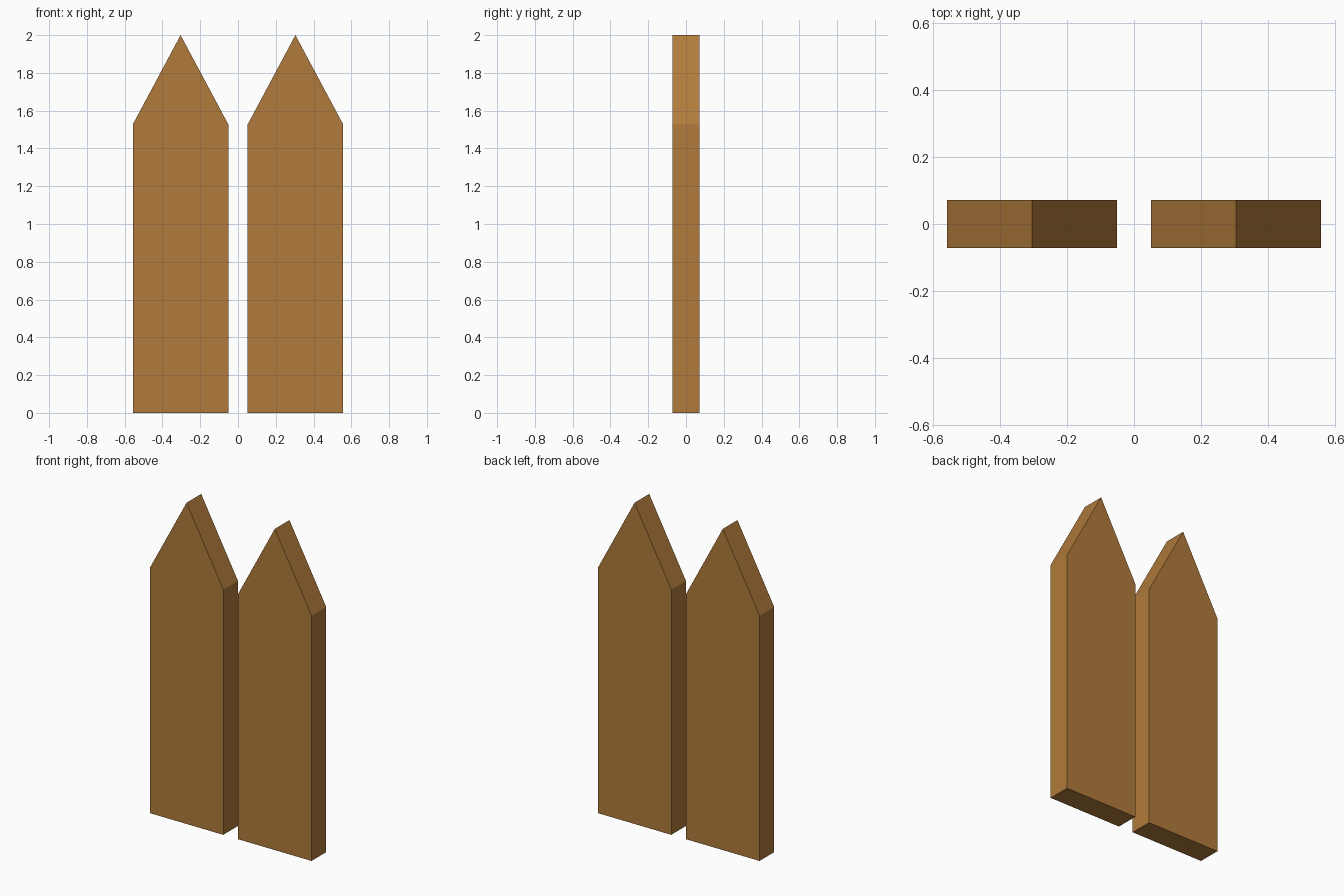
import bpy
import bmesh

if "Cube" in bpy.data.objects:
    bpy.data.objects.remove(bpy.data.objects["Cube"])

wood = bpy.data.materials.new("warm wood brown")
wood.diffuse_color = (0.434, 0.198, 0.044, 1.0)
wood.use_nodes = True
wood.node_tree.nodes["Principled BSDF"].inputs["Base Color"].default_value = wood.diffuse_color

HALF_W, HALF_D = 0.253, 0.072
SHOULDER, PEAK = 1.527, 2.0


def picket(name, x):
    """Pointed board: pentagon profile extruded through its thickness."""
    profile = [(-HALF_W, 0), (HALF_W, 0), (HALF_W, SHOULDER),
               (0, PEAK), (-HALF_W, SHOULDER)]
    bm = bmesh.new()
    face = bm.faces.new([bm.verts.new((px, -HALF_D, pz)) for px, pz in profile])
    ext = bmesh.ops.extrude_face_region(bm, geom=[face], use_keep_orig=True)
    moved = [g for g in ext["geom"] if isinstance(g, bmesh.types.BMVert)]
    bmesh.ops.translate(bm, verts=moved, vec=(0, 2 * HALF_D, 0))
    bmesh.ops.recalc_face_normals(bm, faces=bm.faces)
    mesh = bpy.data.meshes.new(name)
    bm.to_mesh(mesh)
    bm.free()
    mesh.materials.append(wood)
    obj = bpy.data.objects.new(name, mesh)
    obj.location.x = x
    bpy.context.collection.objects.link(obj)


# Two matching fence pickets with a narrow gap
picket("left_picket", -0.304)
picket("right_picket", 0.304)
